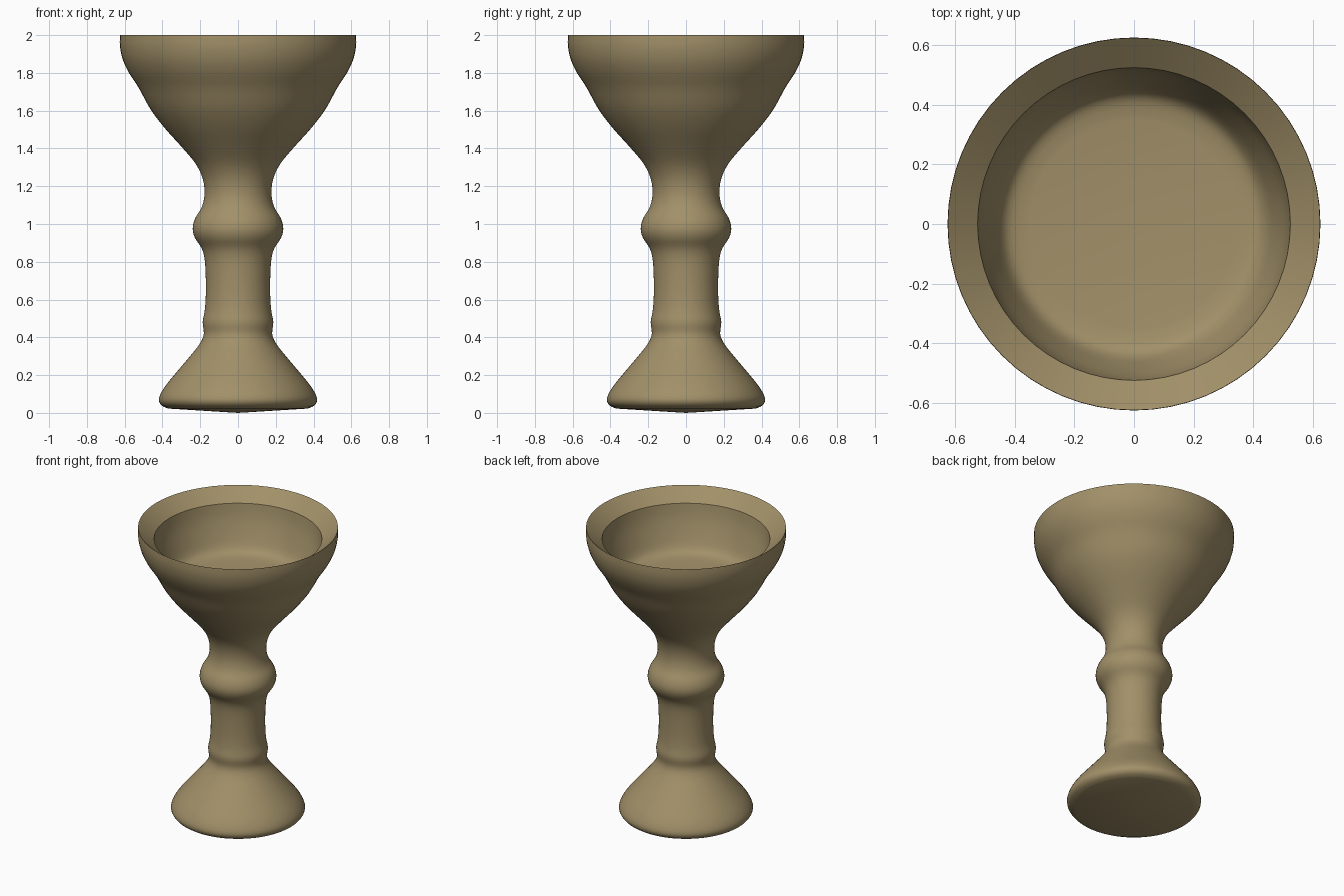
import bpy, bmesh, math

if "Cube" in bpy.data.objects:
    bpy.data.objects.remove(bpy.data.objects["Cube"])

SEGMENTS = 64


def smooth_curve(pts, steps=3):
    """Catmull-Rom curve through (radius, height) points."""
    ext = [pts[0]] + pts + [pts[-1]]
    out = []
    for i in range(len(pts) - 1):
        a, b, c, d = ext[i:i + 4]
        for s in range(steps):
            t = s / steps
            out.append(tuple(0.5 * (2 * b[k] + (c[k] - a[k]) * t
                       + (2 * a[k] - 5 * b[k] + 4 * c[k] - d[k]) * t * t
                       + (3 * b[k] - a[k] - 3 * c[k] + d[k]) * t ** 3) for k in (0, 1)))
    return out + [pts[-1]]


def lathe(name, profile, material):
    """Revolve a profile that starts and ends on the z axis."""
    bm = bmesh.new()
    rings = []
    for r, z in profile:
        if r < 1e-5:
            rings.append([bm.verts.new((0, 0, z))] * SEGMENTS)
        else:
            rings.append([bm.verts.new((r * math.cos(i * math.tau / SEGMENTS),
                                        r * math.sin(i * math.tau / SEGMENTS), z))
                          for i in range(SEGMENTS)])
    for low, high in zip(rings, rings[1:]):
        for i in range(SEGMENTS):
            j = (i + 1) % SEGMENTS
            bm.faces.new(list(dict.fromkeys((low[i], low[j], high[j], high[i]))))
    bmesh.ops.recalc_face_normals(bm, faces=bm.faces)
    mesh = bpy.data.meshes.new(name)
    bm.to_mesh(mesh)
    bm.free()
    obj = bpy.data.objects.new(name, mesh)
    bpy.context.collection.objects.link(obj)
    mesh.materials.append(material)
    bpy.ops.object.select_all(action='DESELECT')
    obj.select_set(True)
    bpy.context.view_layer.objects.active = obj
    bpy.ops.object.shade_smooth_by_angle(angle=math.radians(35))
    return obj


brass = bpy.data.materials.new("dull_brass")
brass.diffuse_color = (0.36, 0.28, 0.14, 1)
brass.use_nodes = True
brass.node_tree.nodes["Principled BSDF"].inputs["Base Color"].default_value = brass.diffuse_color

# Outside: foot, stem with ring and knob, flared bowl
outside = [(0.37, 0.023), (0.405, 0.04), (0.419, 0.075), (0.39, 0.135),
           (0.33, 0.21), (0.25, 0.305), (0.2, 0.37), (0.181, 0.42),
           (0.187, 0.48), (0.175, 0.55), (0.17, 0.66), (0.175, 0.8),
           (0.192, 0.87), (0.227, 0.925), (0.24, 0.975), (0.227, 1.03),
           (0.192, 1.09), (0.177, 1.16), (0.187, 1.24), (0.225, 1.32),
           (0.3, 1.41), (0.39, 1.51), (0.465, 1.61), (0.525, 1.72),
           (0.577, 1.8), (0.61, 1.87), (0.625, 1.94), (0.625, 2.0)]

# Inside: wall below the sloping lip, rounding into a flat floor
inside = [(0.525, 1.92), (0.51, 1.83), (0.475, 1.72), (0.445, 1.65),
          (0.41, 1.62), (0.35, 1.608)]

lathe("goblet", [(0, 0)] + smooth_curve(outside) + smooth_curve(inside) + [(0, 1.6)], brass)
